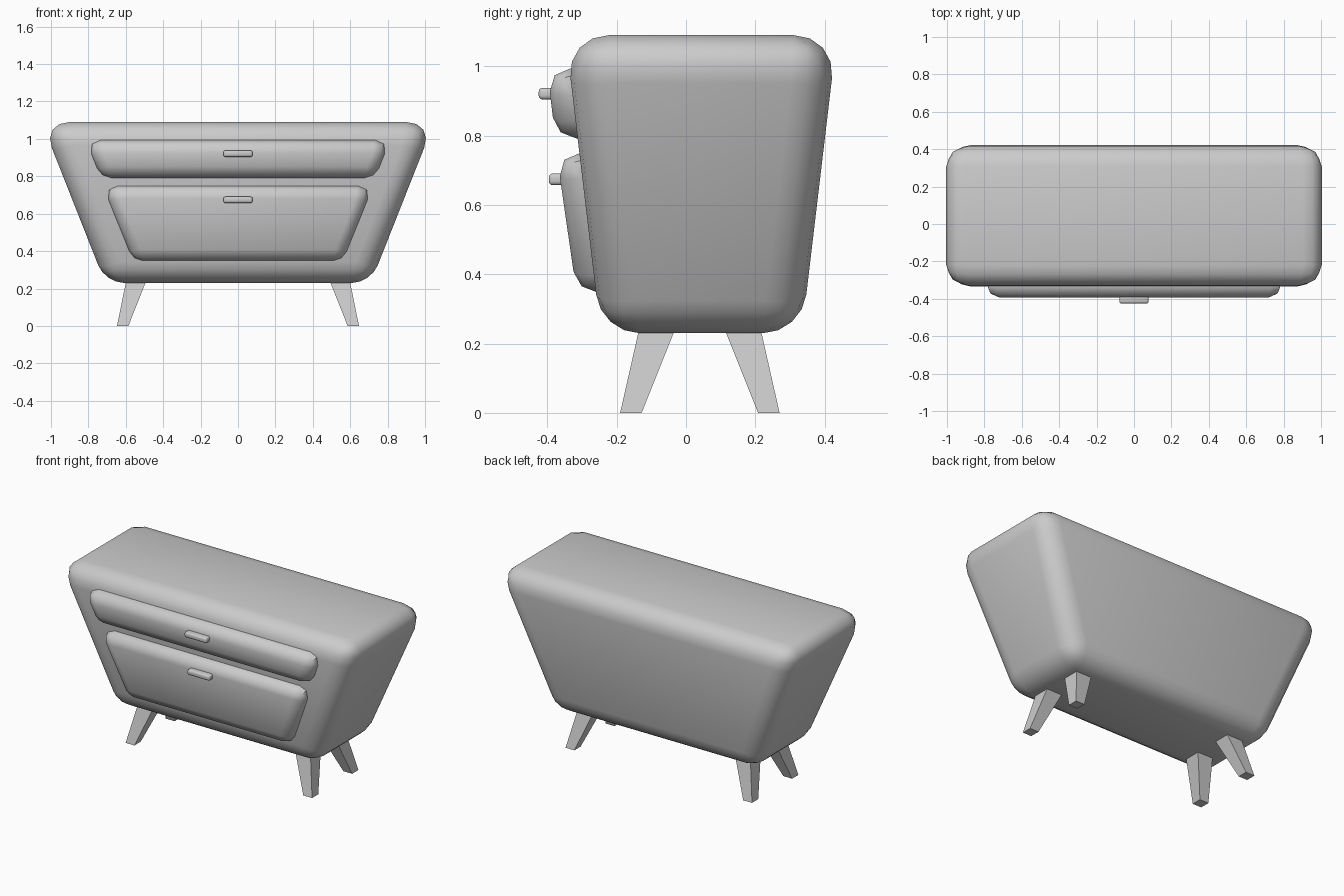
import bpy, bmesh, math

if "Cube" in bpy.data.objects:
    bpy.data.objects.remove(bpy.data.objects["Cube"])


def tapered_box(name, bottom, top, bevel=0.0, segments=1):
    """Eight-cornered box; bottom/top = (z, x_min, x_max, y_front, y_back)."""
    bm = bmesh.new()
    rings = []
    for z, x0, x1, y0, y1 in (bottom, top):
        rings.append([bm.verts.new((x, y, z))
                      for x, y in ((x0, y0), (x1, y0), (x1, y1), (x0, y1))])
    low, high = rings
    bm.faces.new(low[::-1])
    bm.faces.new(high)
    for i in range(4):
        j = (i + 1) % 4
        bm.faces.new((low[i], low[j], high[j], high[i]))
    bmesh.ops.recalc_face_normals(bm, faces=bm.faces[:])
    mesh = bpy.data.meshes.new(name)
    bm.to_mesh(mesh)
    bm.free()
    obj = bpy.data.objects.new(name, mesh)
    bpy.context.collection.objects.link(obj)

    if bevel:
        mod = obj.modifiers.new("rounding", 'BEVEL')
        mod.offset_type = 'WIDTH'
        mod.width = bevel
        mod.segments = segments
        mod.limit_method = 'NONE'
        mod.use_clamp_overlap = False
        bpy.ops.object.select_all(action='DESELECT')
        obj.select_set(True)
        bpy.context.view_layer.objects.active = obj
        bpy.ops.object.modifier_apply(modifier=mod.name)
        bpy.ops.object.shade_smooth_by_angle(angle=math.radians(60))
    return obj


# Cabinet body, flaring outward towards the top
tapered_box("cabinet_body",
            (0.23, -0.71, 0.71, -0.246, 0.334),
            (1.09, -1.05, 1.05, -0.348, 0.436), 0.167, 4)

# Drawer fronts, sunk into the body
tapered_box("upper_drawer",
            (0.792, -0.733, 0.733, -0.377, -0.12),
            (0.994, -0.814, 0.814, -0.401, -0.12), 0.09, 2)
tapered_box("lower_drawer",
            (0.348, -0.563, 0.563, -0.316, -0.10),
            (0.75, -0.722, 0.722, -0.374, -0.10), 0.09, 2)

# Handles
for name, z, y in (("upper_handle", 0.921, -0.425), ("lower_handle", 0.674, -0.396)):
    tapered_box(name,
                (z - 0.017, -0.078, 0.078, y, y + 0.07),
                (z + 0.017, -0.078, 0.078, y, y + 0.07), 0.016, 3)

# Splayed, tapered legs; tops run slightly into the body
LEG_CENTRE_Y = 0.04
for sx, side in ((-1, "left"), (1, "right")):
    for sy, end in ((-1, "front"), (1, "back")):
        def section(z, x_in, x_out, y_in, y_out):
            return (z, sx * x_in, sx * x_out,
                    LEG_CENTRE_Y + sy * y_in, LEG_CENTRE_Y + sy * y_out)
        tapered_box(f"{end}_{side}_leg",
                    section(0.0, 0.586, 0.647, 0.168, 0.230),
                    section(0.27, 0.479, 0.592, 0.060, 0.169))
